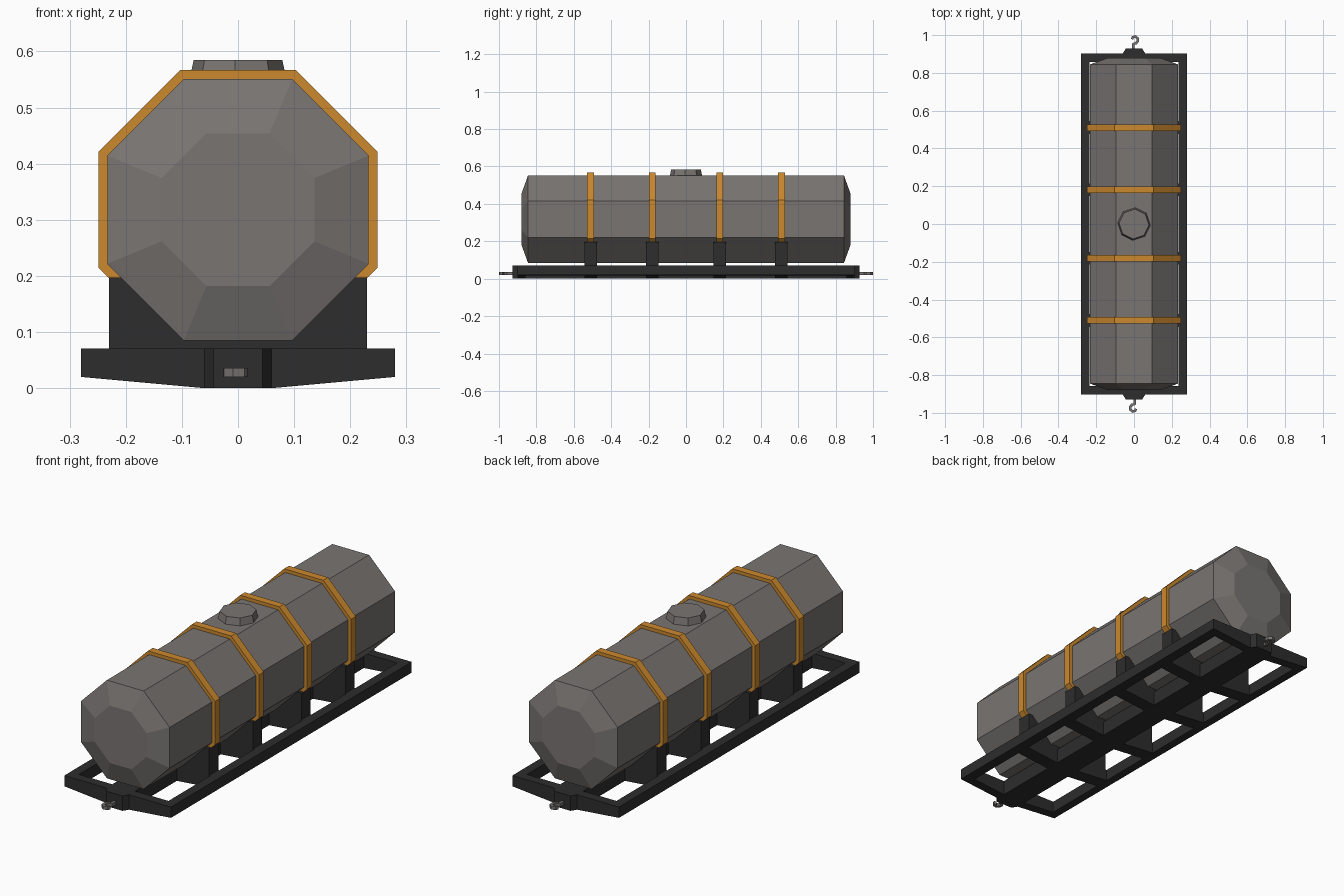
import bpy, bmesh, math

if "Cube" in bpy.data.objects:
    bpy.data.objects.remove(bpy.data.objects["Cube"])

def material(name, col):
    m = bpy.data.materials.new(name)
    m.diffuse_color = (*col, 1)
    m.use_nodes = True
    m.node_tree.nodes["Principled BSDF"].inputs["Base Color"].default_value = m.diffuse_color
    return m

GREY = material("tank grey", (0.19, 0.178, 0.17))
BLACK = material("frame black", (0.026, 0.026, 0.026))
ORANGE = material("band orange", (0.60, 0.25, 0.027))

def finish(bm, name, mat):
    bmesh.ops.remove_doubles(bm, verts=bm.verts, dist=1e-5)
    bmesh.ops.recalc_face_normals(bm, faces=bm.faces)
    me = bpy.data.meshes.new(name)
    bm.to_mesh(me)
    bm.free()
    me.materials.append(mat)
    ob = bpy.data.objects.new(name, me)
    bpy.context.collection.objects.link(ob)
    return ob

def loft(name, rings, mat):
    """Skin equal-length rings of points and cap both ends."""
    bm = bmesh.new()
    vr = [[bm.verts.new(p) for p in r] for r in rings]
    n = len(vr[0])
    for a, b in zip(vr, vr[1:]):
        for i in range(n):
            j = (i + 1) % n
            bm.faces.new((a[i], a[j], b[j], b[i]))
    bm.faces.new(vr[0])
    bm.faces.new(vr[-1])
    return finish(bm, name, mat)

def extrude_y(name, profile, y, width, mat):
    return loft(name, [[(x, yy, z) for x, z in profile]
                       for yy in (y - width / 2, y + width / 2)], mat)

CZ = 0.318
def octagon(apothem):
    r = apothem / math.cos(math.pi / 8)
    return [(r * math.cos(math.radians(22.5 + 45 * i)),
             CZ + r * math.sin(math.radians(22.5 + 45 * i))) for i in range(8)]

# Tank with tapered ends
loft("tank", [[(x, y, z) for x, z in octagon(a)] for y, a in
              ((-0.88, 0.136), (-0.845, 0.233), (0.845, 0.233), (0.88, 0.136))], GREY)

# Hatch on top of the tank
loft("hatch", [[(r * math.cos(math.radians(45 * i - 4)),
                 r * math.sin(math.radians(45 * i - 4)), z) for i in range(8)]
               for r, z in ((0.088, 0.545), (0.079, 0.585))], GREY)

# Straps and saddles
STATIONS = (-0.51, -0.181, 0.181, 0.51)
def mirrored(right):
    return right + [(-x, z) for x, z in reversed(right)]

outer = [(0.222, 0.188), (0.249, 0.215), (0.249, 0.421), (0.103, 0.567)]
inner = [(0.200, 0.196), (0.230, 0.224), (0.230, 0.412), (0.095, 0.547)]
strap = mirrored(outer) + list(reversed(mirrored(inner)))
saddle = mirrored([(0.23, 0.07), (0.23, 0.197), (0.203, 0.197), (0.095, 0.089)])
for i, y in enumerate(STATIONS):
    extrude_y(f"strap_{i + 1}", strap, y, 0.036, ORANGE)
    extrude_y(f"saddle_{i + 1}", saddle, y, 0.068, BLACK)

# Frame: rails, spine and cross beams as a grid with open cells
xs = [-0.28, -0.235, -0.06, 0.06, 0.235, 0.28]
ys = [-0.902, -0.857] + [s + d for s in STATIONS for d in (-0.034, 0.034)] + [0.857, 0.902]

def under(x):
    return max(0, abs(x) - 0.06) / 0.22 * 0.02

def solid(i, j):
    if not (0 <= i < len(xs) - 1 and 0 <= j < len(ys) - 1):
        return False
    return i in (0, 2, 4) or j % 2 == 0

bm = bmesh.new()
top = [[bm.verts.new((x, y, 0.071)) for y in ys] for x in xs]
bot = [[bm.verts.new((x, y, under(x))) for y in ys] for x in xs]
for i in range(len(xs) - 1):
    for j in range(len(ys) - 1):
        if not solid(i, j):
            continue
        c = [(i, j), (i + 1, j), (i + 1, j + 1), (i, j + 1)]
        bm.faces.new([top[a][b] for a, b in c])
        bm.faces.new([bot[a][b] for a, b in reversed(c)])
        for k, (di, dj) in enumerate(((0, -1), (1, 0), (0, 1), (-1, 0))):
            if not solid(i + di, j + dj):
                (a, b), (p, q) = c[k], c[(k + 1) % 4]
                bm.faces.new((bot[a][b], bot[p][q], top[p][q], top[a][b]))
finish(bm, "frame", BLACK)

# Coupling blocks and hooks at both ends, turned half round
path = [(-0.003, 0.92), (-0.003, 0.954), (0.011, 0.957), (0.020, 0.968),
        (0.019, 0.983), (0.007, 0.993), (-0.007, 0.989), (-0.010, 0.978)]
for end, s in (("rear", 1), ("front", -1)):
    loft(f"{end}_coupling_block",
         [[(s * x, s * y, z) for x, y in ((-0.061, 0.90), (0.061, 0.90),
                                          (0.044, 0.928), (-0.044, 0.928))]
          for z in (0.0, 0.071)], BLACK)
    rings = []
    for k, (x, y) in enumerate(path):
        a, b = path[max(k - 1, 0)], path[min(k + 1, len(path) - 1)]
        dx, dy = b[0] - a[0], b[1] - a[1]
        h = 0.007 / math.hypot(dx, dy)
        nx, ny = -dy * h, dx * h
        rings.append([(s * (x + e * nx), s * (y + e * ny), z)
                      for e, z in ((-1, 0.02), (1, 0.02), (1, 0.036), (-1, 0.036))])
    loft(f"{end}_hook", rings, GREY)
